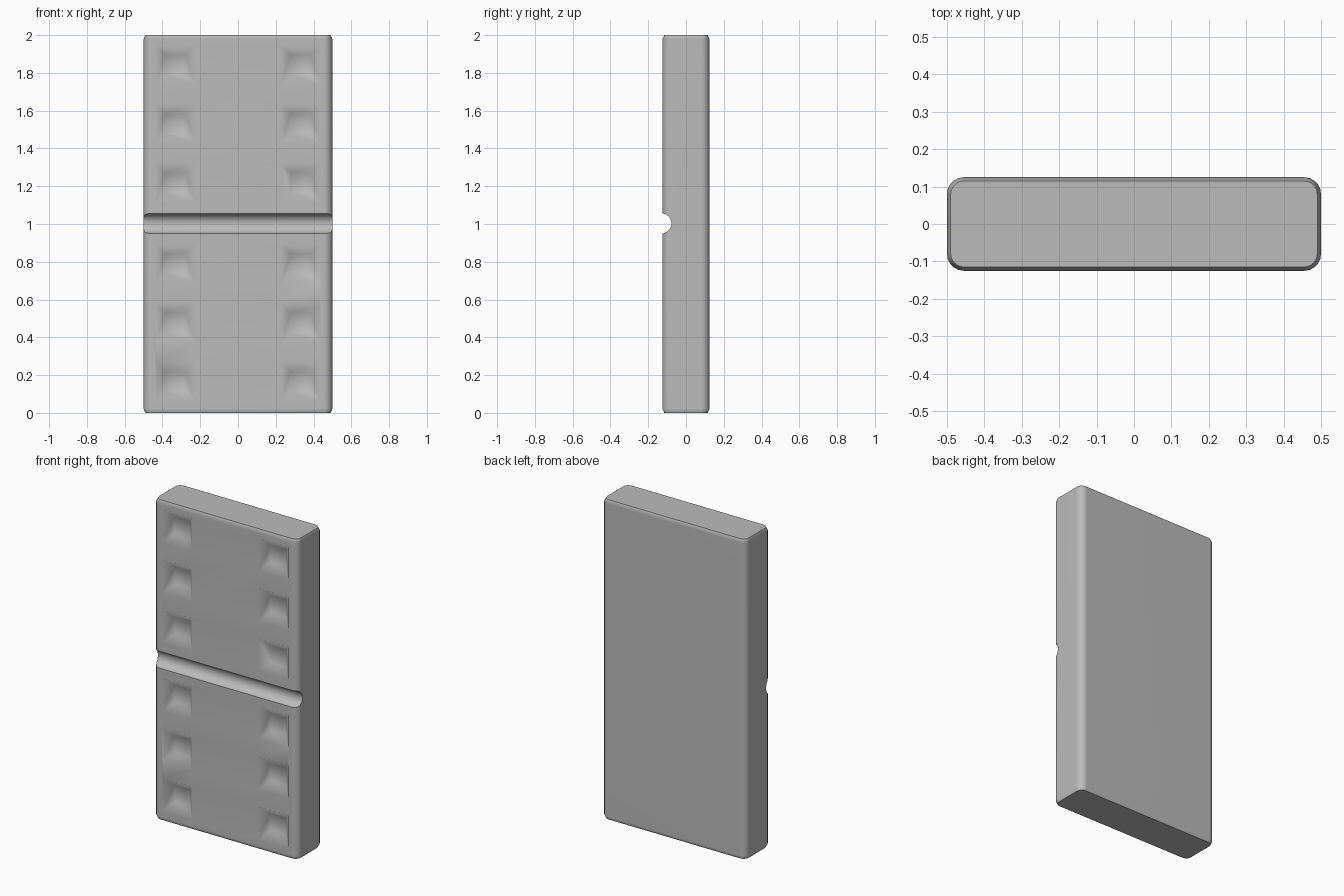
import bpy, bmesh, math
from mathutils import Matrix

if "Cube" in bpy.data.objects:
    bpy.data.objects.remove(bpy.data.objects["Cube"])

grey = bpy.data.materials.new("grey")
grey.diffuse_color = (0.5, 0.5, 0.5, 1)
grey.use_nodes = True
grey.node_tree.nodes["Principled BSDF"].inputs["Base Color"].default_value = grey.diffuse_color


def make_object(name, bm):
    bmesh.ops.recalc_face_normals(bm, faces=bm.faces)
    mesh = bpy.data.meshes.new(name)
    bm.to_mesh(mesh)
    bm.free()
    mesh.materials.append(grey)
    ob = bpy.data.objects.new(name, mesh)
    bpy.context.collection.objects.link(ob)
    return ob


def rounded_ring(bm, inset, z, hx=0.5, hy=0.125, r=0.045, seg=5):
    """Rounded rectangle of vertices at height z."""
    ring = []
    for k, (sx, sy) in enumerate([(1, 1), (-1, 1), (-1, -1), (1, -1)]):
        for i in range(seg + 1):
            a = math.pi / 2 * (k + i / seg)
            ring.append(bm.verts.new((sx * (hx - r) + (r - inset) * math.cos(a),
                                      sy * (hy - r) + (r - inset) * math.sin(a), z)))
    return ring


def loft(bm, rings):
    for a, b in zip(rings, rings[1:]):
        for i in range(len(a)):
            j = (i + 1) % len(a)
            bm.faces.new((a[i], a[j], b[j], b[i]))
    bm.faces.new(rings[0])
    bm.faces.new(rings[-1])


# Tile: upright slab with rounded corners and small end chamfers
bm = bmesh.new()
loft(bm, [rounded_ring(bm, i, z) for i, z in ((0.01, 0), (0, 0.022), (0, 1.978), (0.01, 2))])
tile = make_object("domino_tile", bm)

# Cutters: a round groove across the middle and twelve tapered square pits
bm = bmesh.new()
bmesh.ops.create_cone(bm, cap_ends=True, segments=32, radius1=0.053, radius2=0.053, depth=1.2,
                      matrix=Matrix.Translation((0, -0.13, 1.003)) @ Matrix.Rotation(math.pi / 2, 4, 'Y'))
cutters = [make_object("groove_cutter", bm)]

bm = bmesh.new()
for x in (-0.332, 0.332):
    for row in (0.164, 0.477, 0.790, 1.217, 1.530, 1.843):
        rings = []
        for half, y in ((0.123, -0.145), (0.053, -0.075)):
            rings.append([bm.verts.new((x + sx * half, y, row + sz * half))
                          for sx, sz in ((-1, -1), (1, -1), (1, 1), (-1, 1))])
        loft(bm, rings)
cutters.append(make_object("pit_cutter", bm))

bpy.context.view_layer.objects.active = tile
tile.select_set(True)
for c in cutters:
    c.select_set(False)
    mod = tile.modifiers.new("cut", 'BOOLEAN')
    mod.operation = 'DIFFERENCE'
    mod.solver = 'EXACT'
    mod.object = c
    bpy.ops.object.modifier_apply(modifier=mod.name)
    bpy.data.objects.remove(c)

# Soft shading across slopes, sharp at pit corners, groove rims and ends
bpy.ops.object.shade_smooth_by_angle(angle=math.radians(50))
wn = tile.modifiers.new("weighted_normals", 'WEIGHTED_NORMAL')
wn.keep_sharp = True
